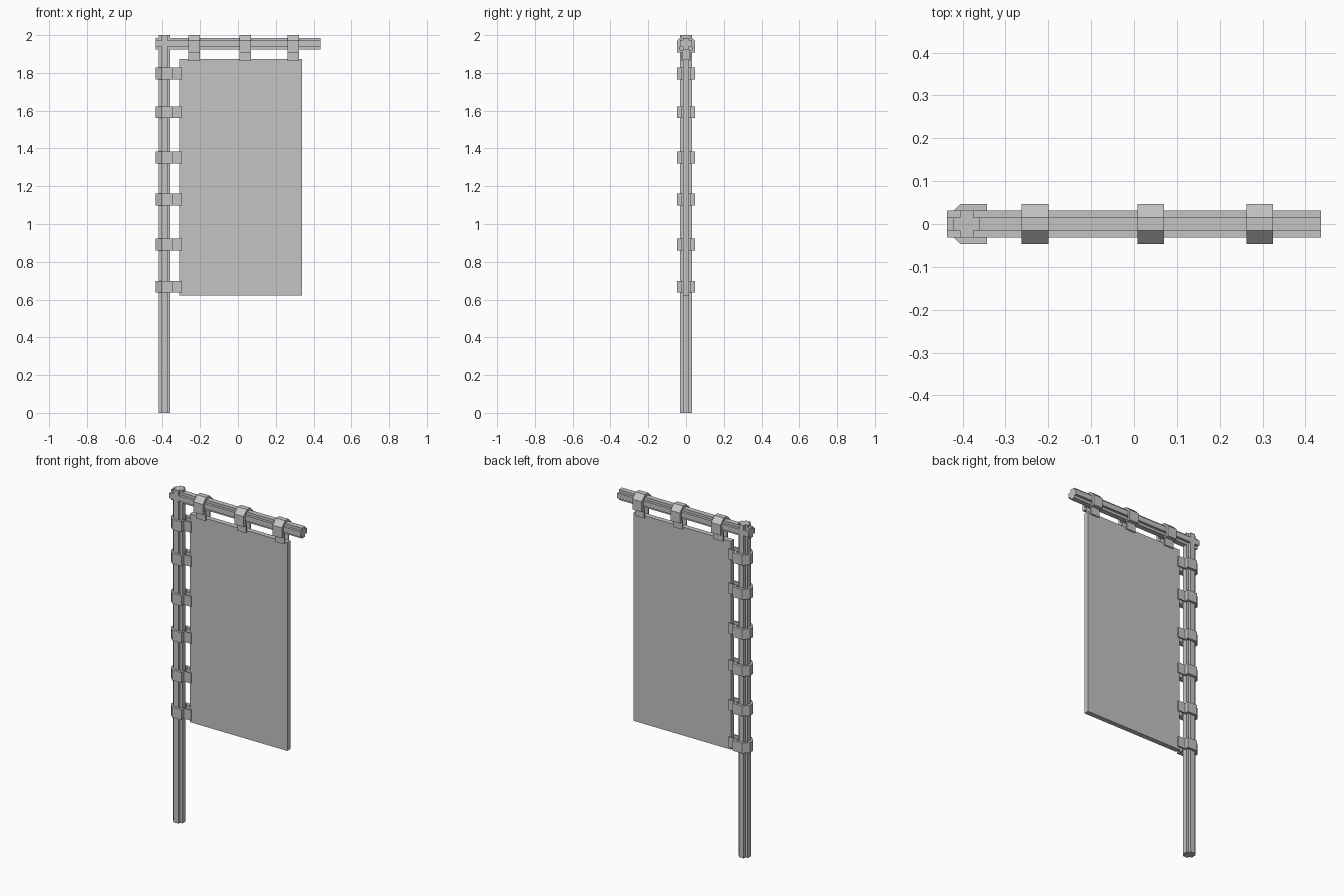
import bpy
import bmesh
from mathutils import Matrix, Vector

cube = bpy.data.objects.get("Cube")
if cube:
    bpy.data.objects.remove(cube, do_unlink=True)

grey = bpy.data.materials.new("light grey")
grey.use_nodes = True
colour = (0.552, 0.552, 0.552, 1)
grey.diffuse_color = colour
grey.node_tree.nodes["Principled BSDF"].inputs["Base Color"].default_value = colour


def prism(name, profile, length, origin, u, v, w):
    """Extrude a flat (u, v) profile along w, starting at origin."""
    bm = bmesh.new()
    face = bm.faces.new([bm.verts.new((a, b, 0)) for a, b in profile])
    result = bmesh.ops.extrude_face_region(bm, geom=[face])
    moved = [g for g in result["geom"] if isinstance(g, bmesh.types.BMVert)]
    bmesh.ops.translate(bm, verts=moved, vec=(0, 0, length))
    # The extrusion drops the starting face, so both ends are closed here
    bmesh.ops.holes_fill(bm, edges=[e for e in bm.edges if e.is_boundary])
    axes = Matrix((u, v, w)).transposed().to_4x4()
    bm.transform(Matrix.Translation(origin) @ axes)
    bmesh.ops.recalc_face_normals(bm, faces=bm.faces)
    mesh = bpy.data.meshes.new(name)
    bm.to_mesh(mesh)
    bm.free()
    mesh.materials.append(grey)
    obj = bpy.data.objects.new(name, mesh)
    bpy.context.collection.objects.link(obj)


X, Y, Z = Vector((1, 0, 0)), Vector((0, 1, 0)), Vector((0, 0, 1))
POLE_X, BAR_Z = -0.39, 1.955
R, A = 0.031, 0.0155   # pole radius and half width of each ridge

# Plus-shaped section shared by both poles
quarter = [(R, A), (A, A), (A, R)]
plus = []
for turn in range(4):
    for a, b in quarter:
        for _ in range(turn):
            a, b = -b, a
        plus.append((a, b))

prism("upright_pole", plus, 2.0, (POLE_X, 0, 0), X, Y, Z)
prism("top_bar", plus, 0.872, (-0.436, 0, BAR_Z), Y, Z, X)

# Cloth panel
panel = [(-0.31, 0.622), (0.338, 0.622), (0.338, 1.874), (-0.31, 1.874)]
prism("banner_cloth", panel, 0.03, (0, 0.015, 0), X, Z, -Y)

# Strap with a bevelled back: wraps a pole and grips the cloth with two tails
outer = [(-0.046, A), (-A, 0.047), (0.047, 0.047), (0.047, 0.023), (0.093, 0.023)]
inner = [(0.093, 0.015), (0.035, 0.015), (0.035, R), (-A, R), (-R, A)]
half = outer + inner
strap = half + [(a, -b) for a, b in reversed(half)]

STRAP = 0.062
for i, z in enumerate((1.797, 1.592, 1.352, 1.13, 0.891, 0.668)):
    prism(f"side_strap_{i + 1}", strap, STRAP, (POLE_X, 0, z - STRAP / 2), X, Y, Z)
for i, x in enumerate((-0.231, 0.039, 0.293)):
    prism(f"top_strap_{i + 1}", strap, STRAP, (x - STRAP / 2, 0, BAR_Z), -Z, Y, X)
